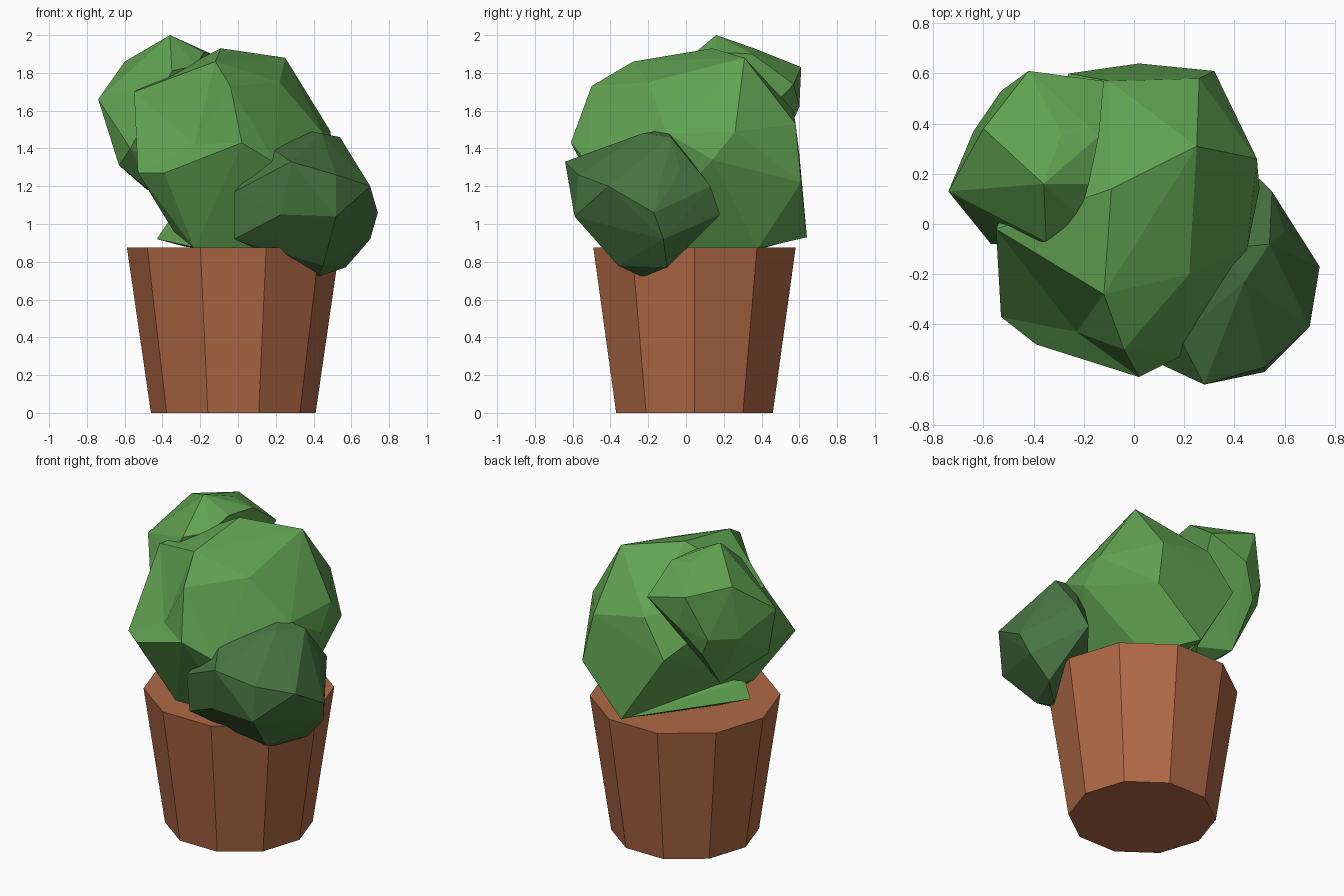
import bpy
import bmesh
from mathutils import Matrix, Vector

# Remove the default cube only
default_cube = bpy.data.objects.get("Cube")
if default_cube:
    bpy.data.objects.remove(default_cube, do_unlink=True)


def make_material(name, red, green, blue):
    material = bpy.data.materials.new(name)
    material.use_nodes = True
    colour = (red, green, blue, 1)
    material.diffuse_color = colour
    shader = next(node for node in material.node_tree.nodes
                  if node.type == "BSDF_PRINCIPLED")
    shader.inputs["Base Color"].default_value = colour
    shader.inputs["Roughness"].default_value = 0.9
    return material


def finish_object(name, bm, material):
    bmesh.ops.recalc_face_normals(bm, faces=bm.faces)
    for face in bm.faces:
        face.smooth = False
    mesh = bpy.data.meshes.new(name)
    bm.to_mesh(mesh)
    bm.free()
    mesh.materials.append(material)
    result = bpy.data.objects.new(name, mesh)
    bpy.context.scene.collection.objects.link(result)
    return result


def press_dent(bm, rim, bottom):
    """Replace the faces spanning the rim corners by a fan to a sunken point."""
    faces = [face for face in bm.faces if all(vert in rim for vert in face.verts)]
    bmesh.ops.delete(bm, geom=faces, context="FACES")
    border = [edge for edge in bm.edges if len(edge.link_faces) == 1]
    centre = bm.verts.new(bottom)
    for edge in border:
        bm.faces.new((*edge.verts, centre))


def faceted_clump(name, corners, material, dent_rim=(), dent_bottom=None):
    """Wrap a faceted skin tightly around a handful of leaf-clump corners."""
    bm = bmesh.new()
    verts = [bm.verts.new(Vector(corner)) for corner in corners]
    rim = [verts[index] for index in dent_rim]
    hull = bmesh.ops.convex_hull(bm, input=bm.verts)
    unused = {item for item in hull["geom_interior"] + hull["geom_unused"]
              if isinstance(item, bmesh.types.BMVert)}
    bmesh.ops.delete(bm, geom=list(unused), context="VERTS")
    if dent_bottom:
        press_dent(bm, rim, dent_bottom)
    return finish_object(name, bm, material)


def tapered_pot(name, base_radius, rim_radius, height, centre, material):
    """Closed ten-sided tub, wider at the rim than at the base."""
    bm = bmesh.new()
    bmesh.ops.create_cone(bm, cap_ends=True, cap_tris=False, segments=10,
                          radius1=base_radius, radius2=rim_radius, depth=height,
                          matrix=Matrix.Translation((*centre, height / 2)))
    # Put a corner of the polygon on the x axis
    pivot = Vector((*centre, 0))
    first = max(bm.verts, key=lambda vert: vert.co.x)
    offset = first.co - pivot
    turn = Vector((offset.x, offset.y)).angle_signed(Vector((1, 0)))
    bmesh.ops.rotate(bm, verts=bm.verts, cent=pivot,
                     matrix=Matrix.Rotation(-turn, 3, "Z"))
    return finish_object(name, bm, material)


terracotta = make_material("terracotta", 0.43, 0.142, 0.06)
leaf_green = make_material("leaf green", 0.118, 0.365, 0.083)
deep_green = make_material("deep leaf green", 0.066, 0.18, 0.055)

# Pot
tapered_pot("pot", 0.436, 0.563, 0.875, (-0.025, 0.045), terracotta)

# Large central leaf clump, with a hollow pressed into its front (first six corners)
faceted_clump("main_foliage", [
    (-.12, -.28, 1.86), (-.04, -.5, 1.73), (-.55, -.02, 1.7),
    (.02, -.61, 1.43), (-.53, -.37, 1.27), (-.39, -.48, 1.27),
    (-.09, .14, 1.93), (.25, .31, 1.88), (.28, .1, 1.74), (.22, -.2, 1.75),
    (.49, .26, 1.49), (.26, .58, 1.53), (-.1, .57, 1.6), (-.26, .6, 1.37),
    (.45, -.1, 1.48), (.5, .14, 1.34), (.2, -.52, 1.32), (.32, .61, 1.22),
    (.02, .64, .93), (-.34, -.22, .96), (-.23, -.31, .87), (.24, .38, .87),
    (.2, -.3, .86),
], leaf_green, dent_rim=range(6), dent_bottom=(-.23, -.43, 1.42))

# Thin low wedge resting on the soil at the back
faceted_clump("low_foliage", [
    (-.43, -.05, .92), (.02, .62, .93), (-.37, -.08, 1.01), (-.12, .22, 1),
    (-.2, -.2, .87), (-.28, .05, .88), (0, .4, .87), (.1, .1, 1),
], leaf_green)

# Upper clump at the back
faceted_clump("upper_foliage", [
    (-.36, .16, 2), (-.29, .36, 1.93), (-.18, .16, 1.91), (-.14, .35, 1.9),
    (-.6, .38, 1.86), (-.42, .61, 1.83), (-.12, .57, 1.74), (-.74, .13, 1.66),
    (-.44, -.05, 1.72), (-.35, -.07, 1.81), (-.22, .03, 1.84),
    (-.53, .53, 1.55), (-.36, .6, 1.62), (-.48, .52, 1.44), (-.64, .37, 1.53),
    (-.63, .05, 1.31), (-.57, -.08, 1.4), (-.48, .33, 1.18), (-.3, .1, 1.25),
    (-.47, .12, 1.18),
], leaf_green)

# Dark lower clump hanging over the rim
faceted_clump("lower_foliage", [
    (.34, -.1, 1.5), (.44, -.23, 1.48), (.18, -.45, 1.4), (.54, -.08, 1.46),
    (.6, -.03, 1.28), (.28, -.64, 1.33), (.52, -.57, 1.26), (.7, -.41, 1.2),
    (.55, .13, 1.2), (.74, -.17, 1.06), (.5, .18, 1.05), (-.02, -.5, 1.17),
    (-.02, -.47, .92), (.23, -.59, 1.05), (.52, -.59, 1.04), (.7, -.12, .92),
    (.57, -.1, .77), (.42, -.23, .72), (.45, -.36, .78), (.25, -.3, .83),
], deep_green)
